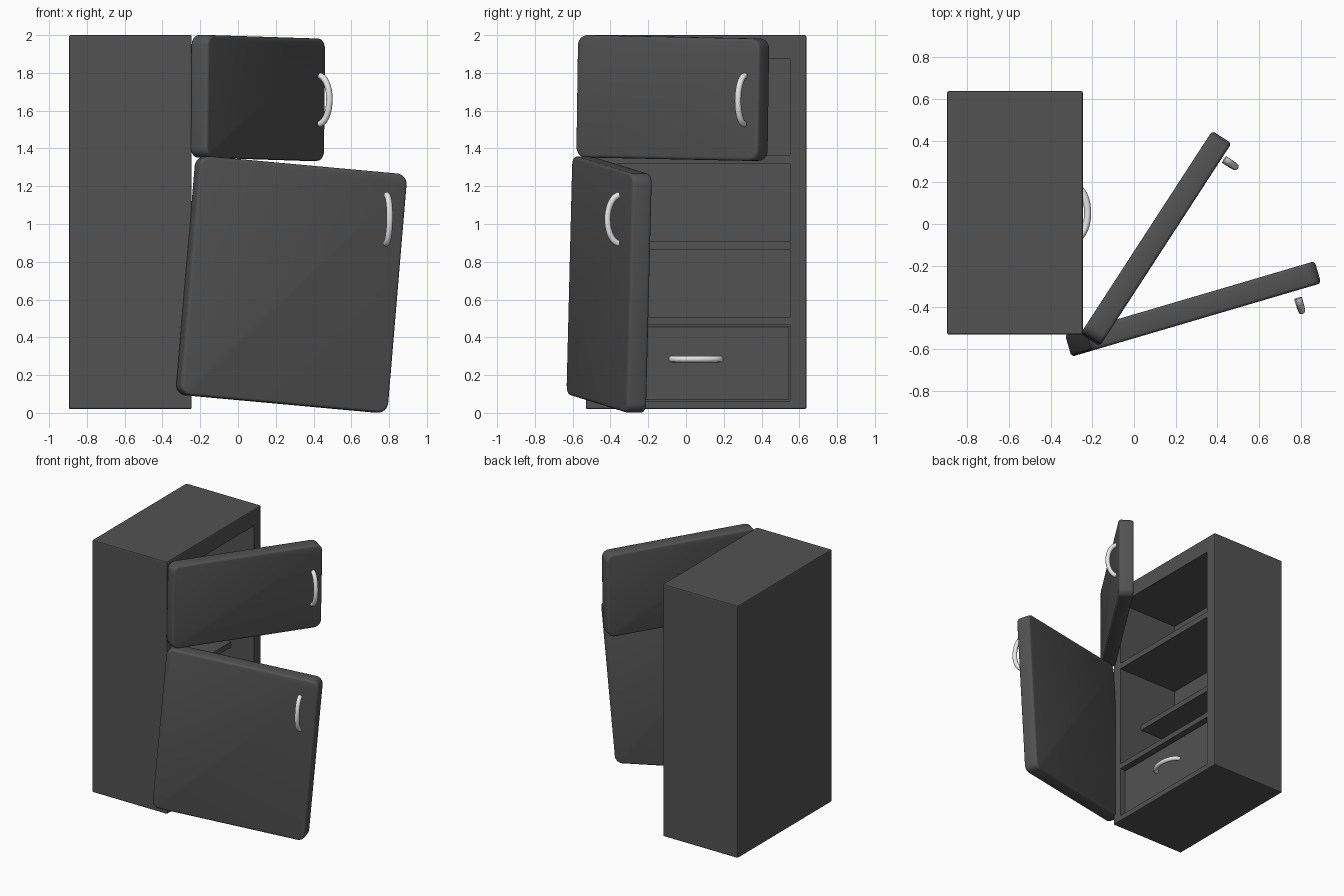
import bpy, bmesh, math
from mathutils import Vector

cube = bpy.data.objects.get("Cube")
if cube:
    bpy.data.objects.remove(cube, do_unlink=True)


def make_material(name, value):
    mat = bpy.data.materials.new(name)
    mat.use_nodes = True
    colour = (value, value, value, 1)
    mat.diffuse_color = colour
    mat.node_tree.nodes["Principled BSDF"].inputs["Base Color"].default_value = colour
    return mat


DARK = make_material("dark grey enamel", 0.085)
LIGHT = make_material("pale handle", 0.8)


def add_object(name, bm, mat):
    mesh = bpy.data.meshes.new(name)
    bmesh.ops.recalc_face_normals(bm, faces=bm.faces)
    bm.to_mesh(mesh)
    bm.free()
    mesh.materials.append(mat)
    obj = bpy.data.objects.new(name, mesh)
    bpy.context.collection.objects.link(obj)
    return obj


def box_mesh(low, high):
    bm = bmesh.new()
    bmesh.ops.create_cube(bm, size=1)
    low, high = Vector(low), Vector(high)
    for v in bm.verts:
        v.co = (low + high) / 2 + v.co * (high - low)
    return bm


def box(name, low, high, bevel=0.0):
    bm = box_mesh(low, high)
    if bevel:
        bmesh.ops.bevel(bm, geom=bm.edges[:], offset=bevel, segments=2,
                        profile=0.5, affect='EDGES')
    return add_object(name, bm, DARK)


def activate(obj):
    bpy.ops.object.select_all(action='DESELECT')
    obj.select_set(True)
    bpy.context.view_layer.objects.active = obj


def smooth(obj):
    activate(obj)
    bpy.ops.object.shade_smooth_by_angle(angle=math.radians(40))


# Cabinet with three compartments opening toward +x
FRONT, BACK = -0.245, -0.77
LEFT, RIGHT = -0.45, 0.55
cabinet = box("cabinet", (-0.895, -0.53, 0.02), (FRONT, 0.637, 2.0), 0.008)
for bottom, top in ((0.062, 0.464), (0.506, 1.317), (1.364, 1.873)):
    cutter = box("compartment_cutter", (BACK, LEFT, bottom), (0, RIGHT, top))
    cutter.hide_render = True
    mod = cabinet.modifiers.new("compartment", 'BOOLEAN')
    mod.operation = 'DIFFERENCE'
    mod.solver = 'EXACT'
    mod.object = cutter
    activate(cabinet)
    bpy.ops.object.modifier_apply(modifier=mod.name)
    bpy.data.objects.remove(cutter, do_unlink=True)

# Shelf and drawer inside
box("shelf", (BACK, LEFT, 0.866), (-0.445, RIGHT, 0.909))
box("drawer", (BACK, LEFT + 0.004, 0.07), (-0.285, RIGHT - 0.004, 0.457), 0.004)


# Doors: rounded slabs, outer face toward local -y
def door(name, centre, height, tilt, yaw):
    half = Vector((1.15, 0.11, height)) / 2
    bm = box_mesh(-half, half)
    corners = [e for e in bm.edges
               if abs(e.verts[0].co.y - e.verts[1].co.y) > 0.01]
    bmesh.ops.bevel(bm, geom=corners, offset=0.055, segments=6,
                    profile=0.5, affect='EDGES')
    rim = [e for e in bm.edges
           if abs(e.verts[0].co.y - e.verts[1].co.y) < 0.001]
    bmesh.ops.bevel(bm, geom=rim, offset=0.016, segments=3,
                    profile=0.5, affect='EDGES')
    obj = add_object(name, bm, DARK)
    obj.location = centre
    obj.rotation_euler = (0, math.radians(tilt), math.radians(yaw))
    smooth(obj)


door("upper_door", (0.105, -0.07, 1.667), 0.648, 1, 57)
door("lower_door", (0.283, -0.407, 0.68), 1.27, 5, 16.4)


# Handles: bowed tubes, long along local z, bulging toward local -y
def handle(name, centre, roll, yaw, half_length=0.128, bulge=0.068, radius=0.017):
    bm = bmesh.new()
    steps, sides = 20, 12
    rings = []
    for i in range(steps + 1):
        a = math.radians(-85 + 170 * i / steps)
        point = Vector((0, -bulge * math.cos(a), half_length * math.sin(a)))
        normal = Vector((0, -half_length * math.cos(a), bulge * math.sin(a))).normalized()
        ring = []
        for j in range(sides):
            b = math.tau * j / sides
            offset = normal * math.cos(b) + Vector((1, 0, 0)) * math.sin(b)
            ring.append(bm.verts.new(point + offset * radius))
        rings.append(ring)
    for r, s in zip(rings, rings[1:]):
        for j in range(sides):
            k = (j + 1) % sides
            bm.faces.new((r[j], r[k], s[k], s[j]))
    for ring in (rings[0], rings[-1]):
        bm.faces.new(ring)
    obj = add_object(name, bm, LIGHT)
    obj.location = centre
    obj.rotation_euler = (0, math.radians(roll), math.radians(yaw))
    smooth(obj)


handle("upper_door_handle", (0.427, 0.312, 1.657), 1, 57)
handle("lower_door_handle", (0.784, -0.35, 1.025), 1, 16.4)
handle("drawer_handle", (-0.29, 0.053, 0.285), 90, 90)
